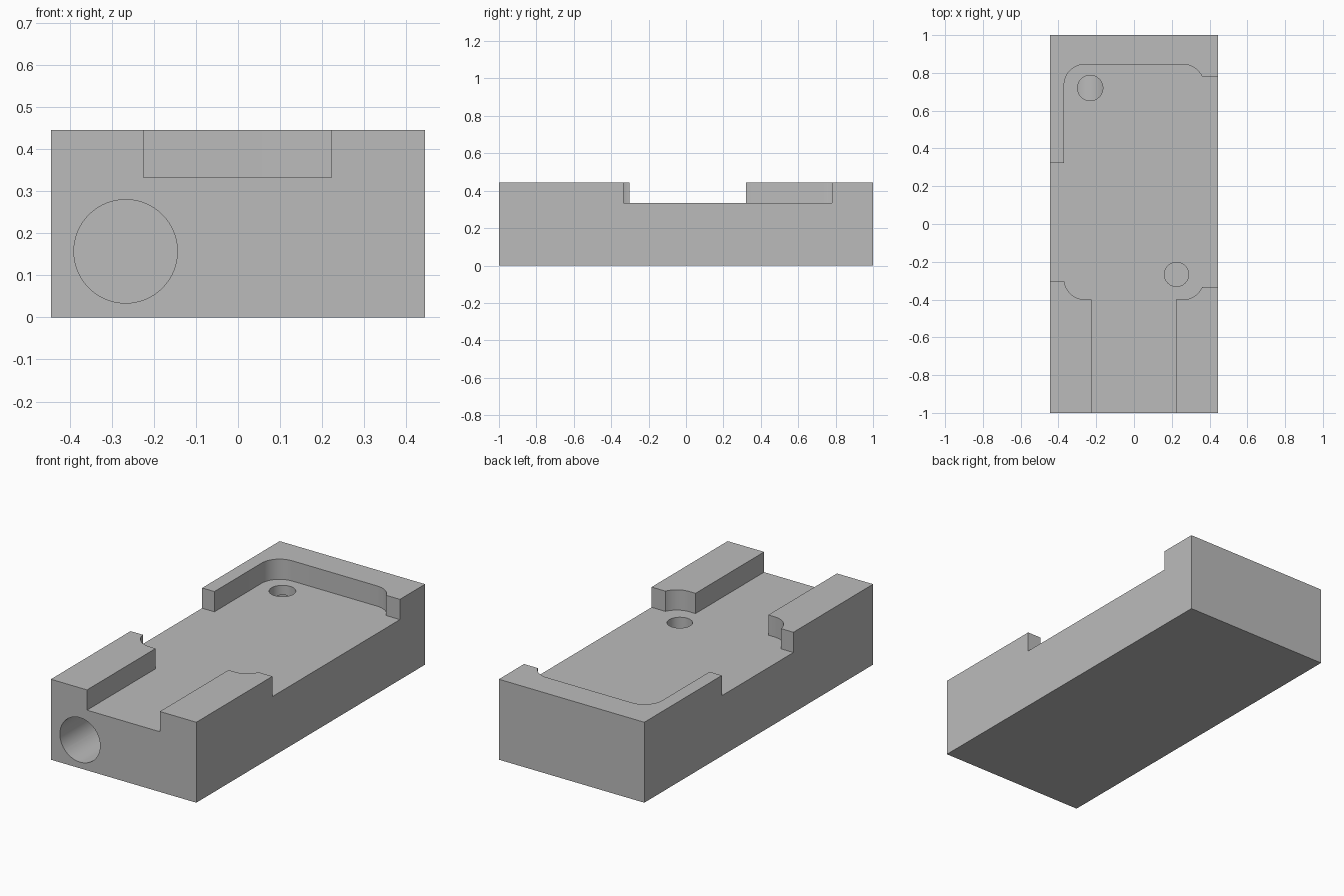
import bpy, bmesh
from math import sin, cos, radians, pi
from mathutils import Matrix, Vector

cube = bpy.data.objects.get("Cube")
if cube:
    bpy.data.objects.remove(cube, do_unlink=True)

HALF_W, HALF_L, TOP, FLOOR = 0.445, 1.0, 0.445, 0.333
OUT = 0.6          # sideways reach of cutters beyond the block
R = 0.11           # pocket corner radius

grey = bpy.data.materials.new("machined_grey")
grey.use_nodes = True
colour = (0.5, 0.5, 0.5, 1)
grey.diffuse_color = colour
grey.node_tree.nodes["Principled BSDF"].inputs["Base Color"].default_value = colour


def add_mesh(name, bm):
    bmesh.ops.recalc_face_normals(bm, faces=bm.faces)
    mesh = bpy.data.meshes.new(name)
    bm.to_mesh(mesh)
    bm.free()
    mesh.materials.append(grey)
    obj = bpy.data.objects.new(name, mesh)
    bpy.context.collection.objects.link(obj)
    return obj


def prism(name, outline, z0, z1):
    bm = bmesh.new()
    face = bm.faces.new([bm.verts.new((x, y, z0)) for x, y in outline])
    top = bmesh.ops.extrude_face_region(bm, geom=[face])["geom"]
    verts = [v for v in top if isinstance(v, bmesh.types.BMVert)]
    bmesh.ops.translate(bm, verts=verts, vec=(0, 0, z1 - z0))
    return add_mesh(name, bm)


def rod(name, start, end, radius):
    start, end = Vector(start), Vector(end)
    axis = end - start
    place = Matrix.Translation((start + end) / 2) @ axis.to_track_quat('Z', 'Y').to_matrix().to_4x4()
    bm = bmesh.new()
    bmesh.ops.create_cone(bm, cap_ends=True, segments=64, radius1=radius,
                          radius2=radius, depth=axis.length, matrix=place)
    return add_mesh(name, bm)


def arc(cx, cy, a0, a1, n=12):
    return [(cx + R * cos(radians(a0 + (a1 - a0) * i / n)),
             cy + R * sin(radians(a0 + (a1 - a0) * i / n))) for i in range(n + 1)]


def cut(body, cutter):
    cutter.hide_render = True
    mod = body.modifiers.new(cutter.name, 'BOOLEAN')
    mod.operation = 'DIFFERENCE'
    mod.solver = 'EXACT'
    mod.object = cutter
    bpy.context.view_layer.objects.active = body
    bpy.ops.object.modifier_apply(modifier=mod.name)
    bpy.data.objects.remove(cutter, do_unlink=True)


# Solid block
body = prism("housing_block", [(-HALF_W, -HALF_L), (HALF_W, -HALF_L),
                               (HALF_W, HALF_L), (-HALF_W, HALF_L)], 0, TOP)

# Pocket with rounded corners, side openings and front channel
cx, y_back, y_front = 0.26, 0.735, -0.29
outline = [(-0.224, -1.2), (0.222, -1.2), (0.222, -0.4)]
outline += arc(cx, y_front, -90, -24)
outline += [(OUT, -0.335), (OUT, 0.78)]
outline += arc(cx, y_back, 24, 90)
outline += arc(-cx, y_back, 90, 180)
outline += [(-0.37, 0.322), (-OUT, 0.322), (-OUT, -0.303)]
outline += arc(-cx, y_front, 187, 270)
outline += [(-0.224, -0.4)]
cut(body, prism("pocket_cutter", outline, FLOOR, 0.6))

# Long bore from the front, and the two ports in the pocket floor
cut(body, rod("bore_cutter", (-0.267, -1.1, 0.157), (-0.267, 0.85, 0.157), 0.123))
cut(body, rod("rear_port_cutter", (-0.232, 0.72, 0.157), (-0.232, 0.72, 0.4), 0.067))
cut(body, rod("front_port_cutter", (0.225, -0.267, 0.1), (0.225, -0.267, 0.4), 0.064))

# Smooth the round walls, keep the machined edges sharp
body.select_set(True)
bpy.context.view_layer.objects.active = body
bpy.ops.object.shade_smooth_by_angle(angle=pi / 9)
